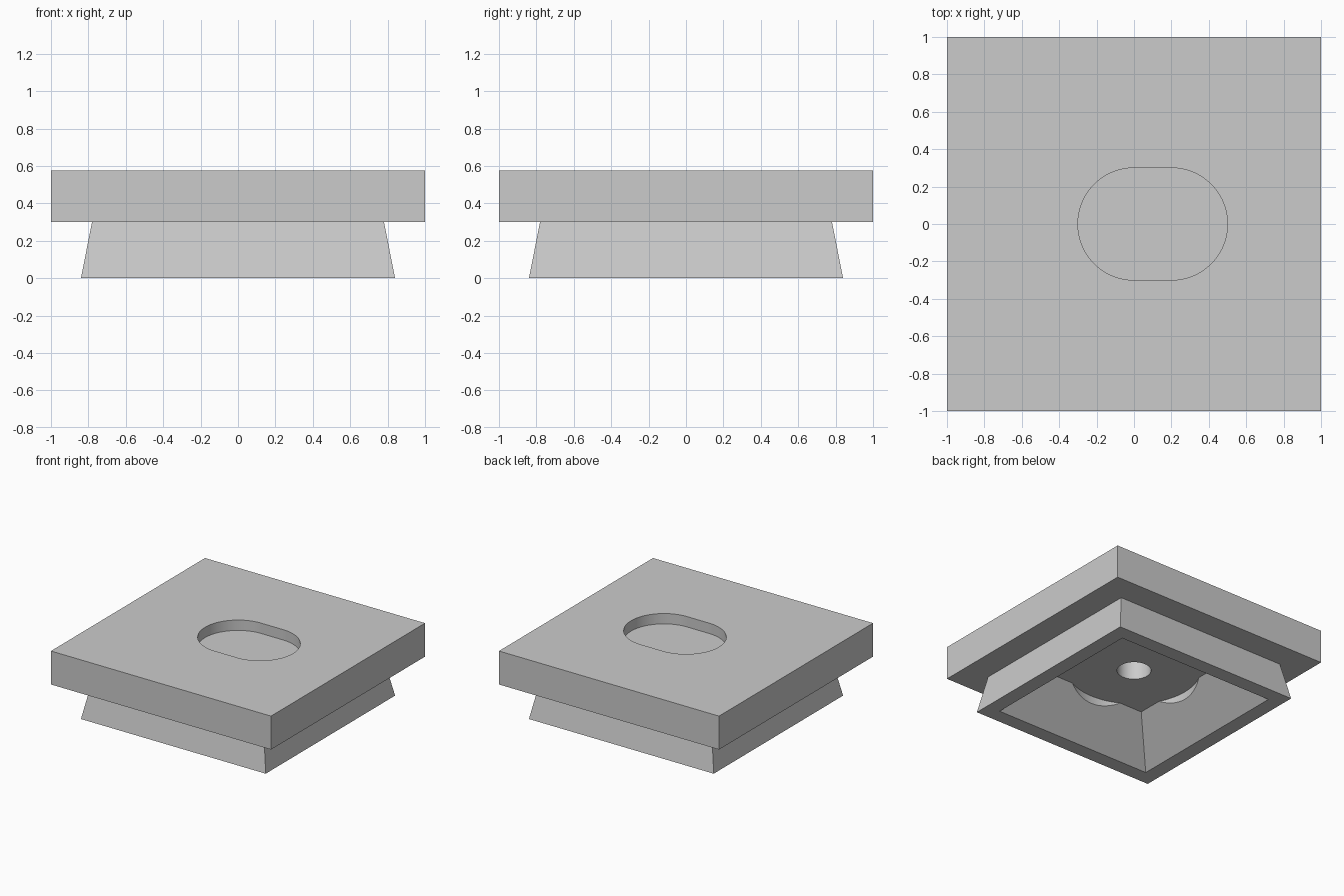
import bpy
import bmesh
from math import cos, sin, pi

if "Cube" in bpy.data.objects:
    bpy.data.objects.remove(bpy.data.objects["Cube"], do_unlink=True)

grey = bpy.data.materials.new("light_grey")
grey.use_nodes = True
colour = (0.6, 0.6, 0.6, 1)
grey.diffuse_color = colour
grey.node_tree.nodes["Principled BSDF"].inputs["Base Color"].default_value = colour

TOP, SEAM = 0.577, 0.302
SLOT_DEPTH = 0.085


def square(half):
    return [(-half, -half), (half, -half), (half, half), (-half, half)]


def slot(radius, x0=0, x1=0, steps=48):
    """Outline of a circle stretched between two centres on x."""
    half = [-pi / 2 + pi * i / steps for i in range(steps + 1)]
    right = [(x1 + radius * cos(a), radius * sin(a)) for a in half]
    left = [(x0 - radius * cos(a), -radius * sin(a)) for a in half]
    points = right + left
    return points if x0 != x1 else right[:-1] + left[:-1]


def loft(name, low, high, z0, z1):
    """Closed solid between two matching outlines."""
    bm = bmesh.new()
    a = [bm.verts.new((x, y, z0)) for x, y in low]
    b = [bm.verts.new((x, y, z1)) for x, y in high]
    bm.faces.new(a[::-1])
    bm.faces.new(b)
    for i in range(len(a)):
        j = (i + 1) % len(a)
        bm.faces.new((a[i], a[j], b[j], b[i]))
    mesh = bpy.data.meshes.new(name)
    bm.to_mesh(mesh)
    bm.free()
    mesh.materials.append(grey)
    obj = bpy.data.objects.new(name, mesh)
    bpy.context.collection.objects.link(obj)
    return obj


def cut(target, cutter):
    bpy.context.view_layer.objects.active = target
    mod = target.modifiers.new("cut", "BOOLEAN")
    mod.operation = "DIFFERENCE"
    mod.solver = "EXACT"
    mod.object = cutter
    bpy.ops.object.modifier_apply(modifier=mod.name)
    bpy.data.objects.remove(cutter, do_unlink=True)


# Square top plate with an off-centre slot recess and a blind hole below
plate = loft("top_plate", square(1), square(1), SEAM, TOP)
outline = slot(0.3, 0, 0.2)
cut(plate, loft("slot_cutter", outline, outline, TOP - SLOT_DEPTH, TOP + 0.1))
hole = slot(0.128)
cut(plate, loft("hole_cutter", hole, hole, SEAM - 0.1, SEAM + 0.17))

# Tapered base, hollowed by a sloped recess and a round clearance
base = loft("tapered_base", square(0.84), square(0.78), 0, SEAM)
cut(base, loft("recess_cutter", square(0.81), square(0.35), -0.1, SEAM + 0.1))
bore = slot(0.5)
cut(base, loft("bore_cutter", bore, bore, -0.05, SEAM + 0.1))

# Smooth the curved walls, keep the corners sharp
for obj in (plate, base):
    bpy.ops.object.select_all(action="DESELECT")
    obj.select_set(True)
    bpy.context.view_layer.objects.active = obj
    bpy.ops.object.shade_smooth_by_angle(angle=pi / 6)
